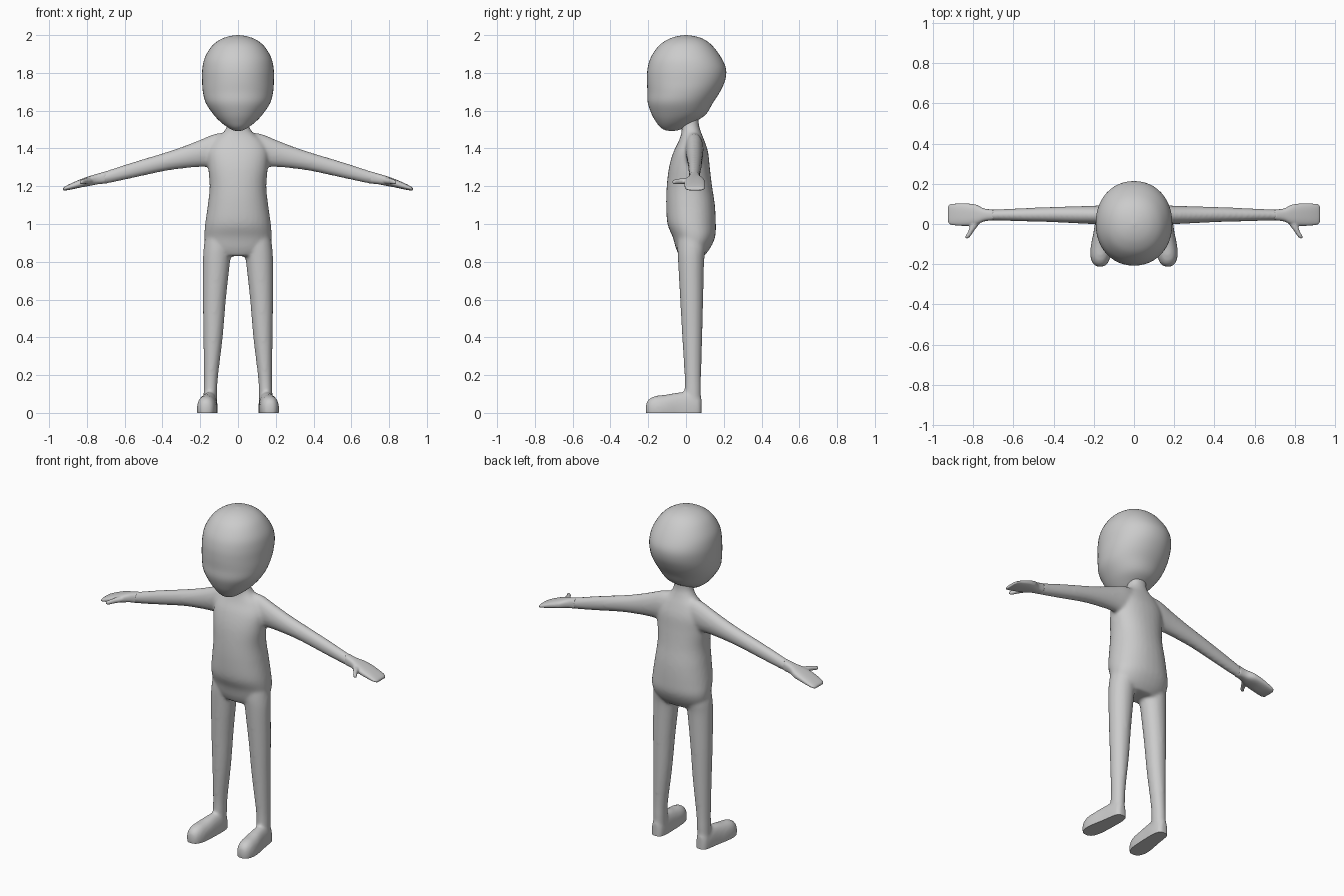
import bpy, bmesh, math
from mathutils import Vector

grey = bpy.data.materials.new("light_grey")
grey.diffuse_color = (0.6, 0.6, 0.6, 1)

# how (along, c1, c2) maps to xyz for each loft direction
AXES = {"x": lambda t, a, b: (t, a, b),
        "y": lambda t, a, b: (a, t, b),
        "z": lambda t, a, b: (a, b, t)}


def smooth_path(rows, steps):
    """Catmull-Rom curve through rows of numbers."""
    pts = [Vector(r) for r in rows]
    out = []
    for i in range(len(pts) - 1):
        p0, p1, p2 = pts[max(i - 1, 0)], pts[i], pts[i + 1]
        p3 = pts[min(i + 2, len(pts) - 1)]
        for k in range(steps):
            t = k / steps
            out.append(0.5 * (2 * p1 + (p2 - p0) * t
                              + (2 * p0 - 5 * p1 + 4 * p2 - p3) * t * t
                              + (3 * p1 - p0 - 3 * p2 + p3) * t ** 3))
    return out + [pts[-1]]


def loft(bm, axis, rows, power=2.0, side=1, steps=4, n=32):
    """Closed skin over rounded sections (along, centre1, centre2, radius1, radius2)."""
    rings = []
    for t, a, b, ra, rb in smooth_path(rows, steps):
        ring = []
        for k in range(n):
            c, s = math.cos(math.tau * k / n), math.sin(math.tau * k / n)
            u = math.copysign(abs(c) ** (2 / power), c)
            v = math.copysign(abs(s) ** (2 / power), s)
            x, y, z = AXES[axis](t, a + max(ra, 0.001) * u, b + max(rb, 0.001) * v)
            ring.append(bm.verts.new((x * side, y, z)))
        rings.append(ring)
    faces = [bm.faces.new((r[k], r[(k + 1) % n], q[(k + 1) % n], q[k]))
             for r, q in zip(rings, rings[1:]) for k in range(n)]
    faces += [bm.faces.new(rings[0]), bm.faces.new(rings[-1])]
    bmesh.ops.recalc_face_normals(bm, faces=faces)


def finish(bm, name):
    mesh = bpy.data.meshes.new(name)
    bm.to_mesh(mesh)
    bm.free()
    mesh.materials.append(grey)
    obj = bpy.data.objects.new(name, mesh)
    bpy.context.collection.objects.link(obj)
    activate(obj)
    return obj


def activate(obj):
    bpy.ops.object.select_all(action="DESELECT")
    obj.select_set(True)
    bpy.context.view_layer.objects.active = obj


def fuse(obj, voxel, repeat):
    """Melt overlapping lofts into one skin and soften the joins."""
    mod = obj.modifiers.new("fuse", "REMESH")
    mod.mode, mod.voxel_size = "VOXEL", voxel
    bpy.ops.object.modifier_apply(modifier="fuse")
    mod = obj.modifiers.new("soften", "SMOOTH")
    mod.factor, mod.iterations = 0.5, repeat
    bpy.ops.object.modifier_apply(modifier="soften")


# body: torso with neck, arms, legs and feet
bm = bmesh.new()
loft(bm, "z", [(0.83, 0, 0.03, 0.12, 0.065), (0.87, 0, 0.037, 0.165, 0.09),
               (0.93, 0, 0.042, 0.178, 0.112), (1.0, 0, 0.03, 0.174, 0.128),
               (1.1, 0, 0.024, 0.16, 0.129), (1.2, 0, 0.018, 0.15, 0.12),
               (1.3, 0, 0.018, 0.158, 0.108), (1.38, 0, 0.025, 0.16, 0.092),
               (1.44, 0, 0.03, 0.13, 0.068), (1.485, 0, 0.028, 0.078, 0.052),
               (1.53, 0, 0.022, 0.055, 0.046), (1.6, 0, 0.02, 0.055, 0.05)], 2.2)
for side in (-1, 1):
    # arm
    loft(bm, "x", [(0.04, 0.04, 1.395, 0.05, 0.09), (0.12, 0.044, 1.39, 0.05, 0.088),
                   (0.2, 0.045, 1.374, 0.046, 0.072), (0.3, 0.046, 1.35, 0.042, 0.057),
                   (0.4, 0.047, 1.326, 0.038, 0.048), (0.55, 0.046, 1.287, 0.033, 0.042),
                   (0.68, 0.045, 1.252, 0.028, 0.035), (0.74, 0.045, 1.238, 0.027, 0.03)], side=side)
    # leg
    loft(bm, "z", [(0.03, 0.148, 0.036, 0.036, 0.042), (0.12, 0.146, 0.036, 0.036, 0.044),
                   (0.2, 0.143, 0.036, 0.038, 0.044), (0.4, 0.132, 0.033, 0.051, 0.053),
                   (0.6, 0.125, 0.03, 0.061, 0.061), (0.8, 0.114, 0.027, 0.072, 0.069),
                   (0.88, 0.106, 0.03, 0.075, 0.075), (0.95, 0.1, 0.03, 0.07, 0.07)], side=side)
    # foot, dipping below the floor where the sole is cut
    loft(bm, "y", [(-0.213, 0.168, 0.02, 0.012, 0.02), (-0.2, 0.168, 0.02, 0.034, 0.05),
                   (-0.165, 0.167, 0.02, 0.049, 0.069), (-0.11, 0.163, 0.02, 0.052, 0.076),
                   (-0.04, 0.155, 0.02, 0.046, 0.088), (0.02, 0.15, 0.02, 0.042, 0.09),
                   (0.065, 0.149, 0.02, 0.034, 0.08), (0.082, 0.149, 0.02, 0.018, 0.06)],
         2.3, side)
body = finish(bm, "body")
fuse(body, 0.009, 8)

# flat soles
bm = bmesh.new()
bm.from_mesh(body.data)
cut = bmesh.ops.bisect_plane(bm, geom=bm.verts[:] + bm.edges[:] + bm.faces[:],
                             plane_co=(0, 0, 0), plane_no=(0, 0, 1), clear_inner=True)
rim = [e for e in cut["geom_cut"] if isinstance(e, bmesh.types.BMEdge)]
bmesh.ops.holes_fill(bm, edges=rim, sides=0)
bm.normal_update()
bm.to_mesh(body.data)
bm.free()
bpy.ops.object.shade_smooth_by_angle(angle=math.radians(40))

# head: egg with a flatter face and a pointed chin
bm = bmesh.new()
loft(bm, "z", [(1.492, 0, -0.075, 0.004, 0.004), (1.497, 0, -0.075, 0.028, 0.035),
               (1.512, 0, -0.07, 0.055, 0.066), (1.54, 0, -0.056, 0.092, 0.102),
               (1.58, 0, -0.038, 0.13, 0.143), (1.64, 0, -0.03, 0.17, 0.172),
               (1.7, 0, -0.012, 0.186, 0.192), (1.76, 0, 0, 0.19, 0.207),
               (1.82, 0, 0.004, 0.189, 0.208), (1.88, 0, 0, 0.176, 0.187),
               (1.94, 0, -0.002, 0.14, 0.145), (1.975, 0, 0, 0.097, 0.1),
               (1.993, 0, 0, 0.05, 0.052), (2.0, 0, 0, 0.004, 0.004)], 2.1, n=48)
finish(bm, "head")
bpy.ops.object.shade_smooth_by_angle(angle=math.radians(60))

# mitten hands with a small thumb
for side, name in ((-1, "right_hand"), (1, "left_hand")):
    bm = bmesh.new()
    loft(bm, "x", [(0.7, 0.045, 1.247, 0.027, 0.032), (0.745, 0.045, 1.238, 0.032, 0.028),
                   (0.785, 0.046, 1.228, 0.05, 0.026), (0.83, 0.046, 1.216, 0.056, 0.022),
                   (0.88, 0.047, 1.2, 0.055, 0.017), (0.915, 0.048, 1.188, 0.051, 0.011),
                   (0.926, 0.048, 1.183, 0.038, 0.007)], 2.6, side)
    loft(bm, "y", [(-0.072, 0.832, 1.222, 0.005, 0.006), (-0.064, 0.828, 1.222, 0.012, 0.012),
                   (-0.035, 0.81, 1.226, 0.014, 0.014), (0.0, 0.792, 1.228, 0.022, 0.016),
                   (0.03, 0.78, 1.23, 0.025, 0.015)], 2, side)
    hand = finish(bm, name)
    fuse(hand, 0.005, 4)
    bpy.ops.object.shade_smooth_by_angle(angle=math.radians(60))
